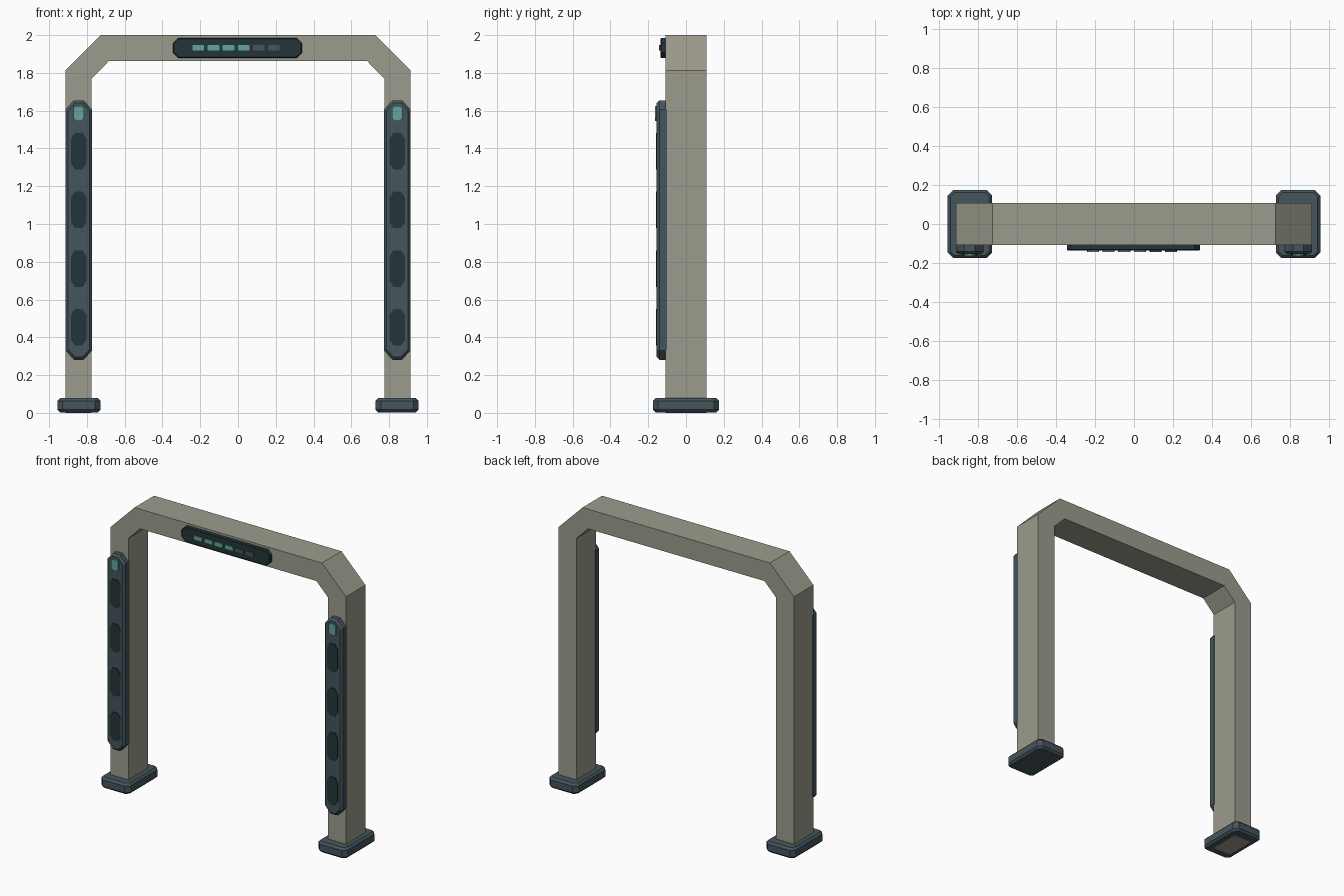
import bpy
import bmesh
from mathutils import Vector

cube = bpy.data.objects.get("Cube")
if cube:
    bpy.data.objects.remove(cube, do_unlink=True)


def material(name, rgb):
    m = bpy.data.materials.new(name)
    m.use_nodes = True
    m.diffuse_color = (*rgb, 1)
    m.node_tree.nodes["Principled BSDF"].inputs["Base Color"].default_value = (*rgb, 1)
    return m


BEIGE = material("warm grey paint", (0.335, 0.33, 0.265))
SLATE = material("slate casing", (0.058, 0.089, 0.107))
DARK = material("dark insert", (0.017, 0.036, 0.043))
TEAL = material("teal light", (0.127, 0.37, 0.32))


def prism(name, points, direction, mat, bevel=0.0, rim=None):
    """Extrude a flat outline; rim limits the bevel to the far or both caps."""
    bm = bmesh.new()
    face = bm.faces.new([bm.verts.new(p) for p in points])
    d = Vector(direction)
    out = bmesh.ops.extrude_face_region(bm, geom=[face])
    top = [v for v in out["geom"] if isinstance(v, bmesh.types.BMVert)]
    bmesh.ops.translate(bm, verts=top, vec=d)
    bmesh.ops.recalc_face_normals(bm, faces=bm.faces)
    if bevel:
        far = set(top)
        edges = [e for e in bm.edges
                 if (e.verts[0] in far) == (e.verts[1] in far)
                 and (rim == "both" or e.verts[0] in far)]
        bmesh.ops.bevel(bm, geom=edges, offset=bevel, segments=1,
                        affect="EDGES", profile=0.5)
    me = bpy.data.meshes.new(name)
    bm.to_mesh(me)
    bm.free()
    me.materials.append(mat)
    ob = bpy.data.objects.new(name, me)
    bpy.context.collection.objects.link(ob)
    return ob


def octagon(cu, cv, hu, hv, cut_u, cut_v):
    """Rectangle outline with clipped corners."""
    quarter = [(hu, hv - cut_v), (hu - cut_u, hv)]
    pts = quarter + [(-u, v) for u, v in reversed(quarter)]
    pts += [(-u, -v) for u, v in pts]
    return [(cu + u, cv + v) for u, v in pts]


def front_plate(name, x, z, hx, hz, cut_x, cut_z, y_back, y_front, mat, bevel=0.0):
    pts = [(u, y_back, v) for u, v in octagon(x, z, hx, hz, cut_x, cut_z)]
    return prism(name, pts, (0, y_front - y_back, 0), mat, bevel)


# Arch frame: one continuous outline with clipped shoulders
outer = [(0.913, 0.01), (0.913, 1.813), (0.727, 2.0)]
inner = [(0.684, 1.862), (0.775, 1.77), (0.775, 0.01)]
half = outer + [(-x, z) for x, z in reversed(outer)]
outline = half + [(-x, z) for x, z in reversed(inner)] + inner
# the right leg runs through to the ground
outline = [(x, 0.0 if x < 0 and z < 0.1 else z) for x, z in outline]
prism("arch_frame", [(x, -0.108, z) for x, z in outline], (0, 0.216, 0), BEIGE)

# Feet and side panels
for side, sx in (("left", 1), ("right", -1)):
    foot = [(u, v, 0.003) for u, v in octagon(sx * 0.842, 0, 0.114, 0.175, 0.028, 0.028)]
    prism(side + "_foot", foot, (0, 0, 0.075), SLATE, 0.014, "both")
    x = sx * 0.843
    front_plate(side + "_panel", x, 0.968, 0.071, 0.687, 0.045, 0.05,
                -0.10, -0.155, SLATE, 0.014)
    for i in range(4):
        front_plate(f"{side}_sensor_{i + 1}", x, 0.453 + i * 0.311, 0.042, 0.097,
                    0.022, 0.034, -0.15, -0.16, DARK)
    front_plate(side + "_status_light", x, 1.586, 0.028, 0.04, 0.014, 0.014,
                -0.15, -0.164, TEAL)

# Display on the crossbar with six indicator segments
front_plate("display_panel", -0.003, 1.932, 0.342, 0.053, 0.028, 0.028,
            -0.10, -0.136, DARK, 0.005)
for i in range(6):
    front_plate(f"display_segment_{i + 1}", -0.21 + i * 0.08, 1.933, 0.031, 0.0135,
                0.002, 0.002, -0.132, -0.143, TEAL if i < 4 else SLATE)
